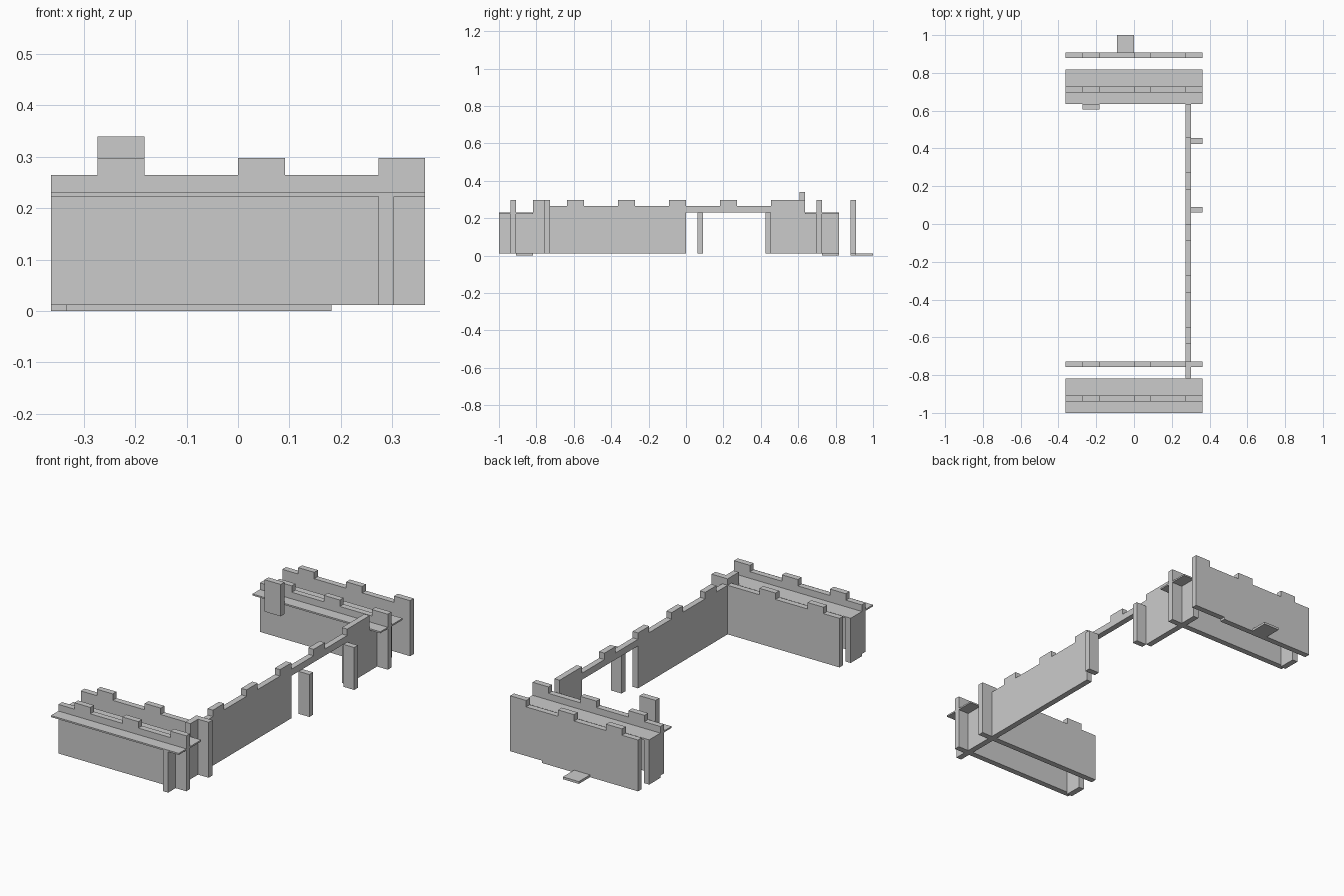
import bpy
import bmesh
from mathutils import Vector

if "Cube" in bpy.data.objects:
    bpy.data.objects.remove(bpy.data.objects["Cube"])

U = 1 / 11          # layout module
T = U / 3           # wall thickness
Z0, ZW, ZM = 0.012, 0.264, 0.297    # wall bottom, wall top, merlon top
ZP, ZQ = 0.222, 0.230               # walkway bottom and top


def profile(name, pts, axis, a, b):
    """Extrude an outline (u, z) along 'x' or 'y' from a to b."""
    bm = bmesh.new()
    verts = [bm.verts.new((a, u, z) if axis == 'x' else (u, a, z)) for u, z in pts]
    face = bm.faces.new(verts)
    res = bmesh.ops.extrude_face_region(bm, geom=[face])
    off = Vector((b - a, 0, 0)) if axis == 'x' else Vector((0, b - a, 0))
    bmesh.ops.translate(bm, vec=off,
                        verts=[v for v in res['geom'] if isinstance(v, bmesh.types.BMVert)])
    bmesh.ops.recalc_face_normals(bm, faces=bm.faces)
    me = bpy.data.meshes.new(name)
    bm.to_mesh(me)
    bm.free()
    ob = bpy.data.objects.new(name, me)
    bpy.context.collection.objects.link(ob)
    return ob


def box(name, x0, x1, y0, y1, z0, z1):
    return profile(name, [(x0, z0), (x1, z0), (x1, z1), (x0, z1)], 'y', y0, y1)


def battlement(start, end, merlons):
    """Top outline from start to end with raised merlons."""
    pts = []
    if merlons[0][0] > start:
        pts.append((start, ZW))
    for m0, m1 in merlons:
        if m0 > start:
            pts.append((m0, ZW))
        pts += [(m0, ZM), (m1, ZM)]
        if m1 < end:
            pts.append((m1, ZW))
    if merlons[-1][1] < end:
        pts.append((end, ZW))
    return pts


# Crenellated cross walls
X_MERLONS = [(-3 * U, -2 * U), (0, U), (3 * U, 4 * U)]
TOP = battlement(-4 * U, 4 * U, X_MERLONS)[::-1]
for name, y in (("front_outer_wall", -10 * U), ("front_inner_wall", -8 * U),
                ("back_inner_wall", 8 * U)):
    profile(name, [(-4 * U, Z0), (4 * U, Z0)] + TOP, 'y', y - T, y)

# Rear wall reaches the ground along most of its length
profile("back_outer_wall", [(-4 * U, 0), (2 * U, 0), (2 * U, Z0), (4 * U, Z0)] + TOP,
        'y', 10 * U - T, 10 * U)

# Long side wall: gateway opening below, merlons above, low ends under the walkways
side_merlons = [(-9 * U, -8 * U), (-7 * U, -6 * U), (-4 * U, -3 * U),
                (-U, 0), (2 * U, 3 * U), (5 * U, 7 * U)]
bottom = [(-11 * U, Z0), (0, Z0), (0, ZQ), (5 * U, ZQ), (5 * U, Z0), (9 * U, Z0)]
top = battlement(-9 * U, 7 * U, side_merlons)[::-1]
profile("side_wall", bottom + [(9 * U, ZP), (7 * U, ZP)] + top
        + [(-9 * U, ZP), (-11 * U, ZP)], 'x', 3 * U, 3 * U + T)

# Walkways and the short end walls beneath them
for name, y0, y1, e0 in (("front", -11 * U, -9 * U, -10 * U), ("back", 7 * U, 9 * U, 8 * U)):
    box(name + "_walkway", -4 * U, 4 * U, y0, y1, ZP, ZQ)
    box(name + "_end_wall", -4 * U, -4 * U + T, e0, e0 + U, 0, ZP)

# Gate posts outside the opening
for name, y in (("gate_post_near", U), ("gate_post_far", 5 * U)):
    box(name, 3 * U + T, 4 * U, y - T, y, Z0, ZQ)

# Loose raised block at the back walkway and the rear doorstep
box("raised_block", -3 * U, -2 * U, 7 * U - T, 7 * U, 0.175, 0.339)
box("rear_doorstep", -U, 0, 10 * U, 11 * U, 0, Z0)
